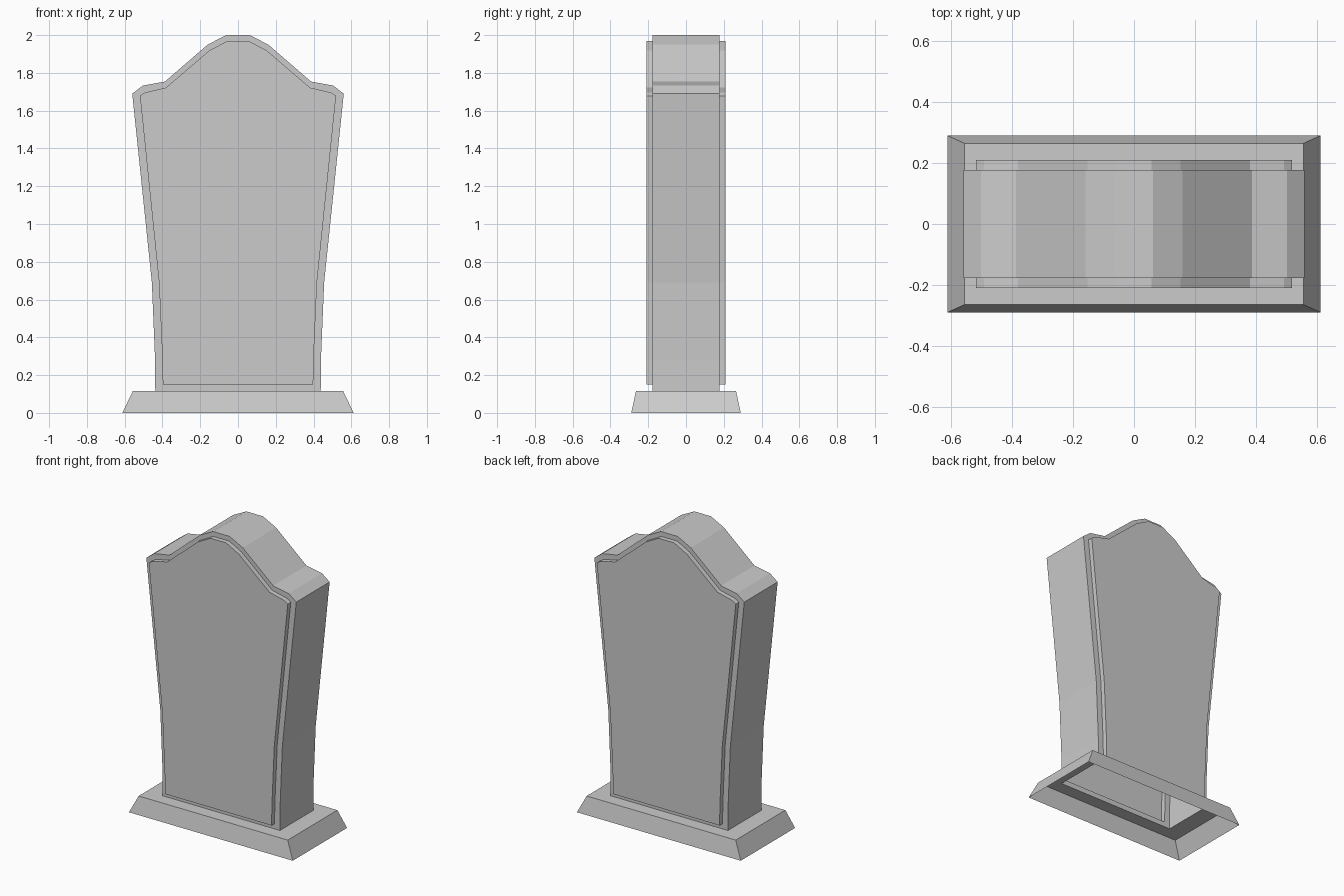
import bpy, bmesh

if "Cube" in bpy.data.objects:
    bpy.data.objects.remove(bpy.data.objects["Cube"])


def mirror(half):
    """Closed counter-clockwise loop from its right half, listed bottom to top."""
    return half + [(-x, z) for x, z in reversed(half)]


def shell(name, loops, open_span=None, caps=False):
    """Bridge successive loops with quads; open_span=(loop, edge) leaves one quad out."""
    bm = bmesh.new()
    rings = [[bm.verts.new(p) for p in loop] for loop in loops]
    for k, (a, b) in enumerate(zip(rings, rings[1:])):
        n = len(a)
        for i in range(n):
            if (k, i) != open_span:
                j = (i + 1) % n
                bm.faces.new((a[i], a[j], b[j], b[i]))
    if caps:
        bm.faces.new(rings[0][::-1])
        bm.faces.new(rings[-1])
    mesh = bpy.data.meshes.new(name)
    bm.to_mesh(mesh)
    bm.free()
    obj = bpy.data.objects.new(name, mesh)
    bpy.context.collection.objects.link(obj)
    return obj


BASE_TOP = 0.115
BODY_Y, PANEL_Y = 0.178, 0.21

# Headstone outline and the inset outline of its raised panels
outer = mirror([(0.438, BASE_TOP), (0.439, 0.28), (0.456, 0.69), (0.56, 1.69),
                (0.503, 1.733), (0.387, 1.754), (0.16, 1.95), (0.062, 2.0)])
inner = mirror([(0.398, 0.15), (0.40, 0.28), (0.418, 0.69), (0.519, 1.678),
                (0.492, 1.696), (0.381, 1.722), (0.153, 1.918), (0.058, 1.968)])

# Headstone with raised front and back panels, hollow and open underneath
profile = [(inner, PANEL_Y), (inner, BODY_Y), (outer, BODY_Y),
           (outer, -BODY_Y), (inner, -BODY_Y), (inner, -PANEL_Y)]
shell("headstone", [[(x, y, z) for x, z in loop] for loop, y in profile],
      open_span=(2, len(outer) - 1), caps=True)


# Plinth: sloped sides and a top rim around the headstone, open underneath
def rect(x, y, z):
    return [(-x, -y, z), (x, -y, z), (x, y, z), (-x, y, z)]


shell("plinth", [rect(0.612, 0.29, 0), rect(0.557, 0.265, BASE_TOP),
                 rect(0.438, BODY_Y, BASE_TOP)])
